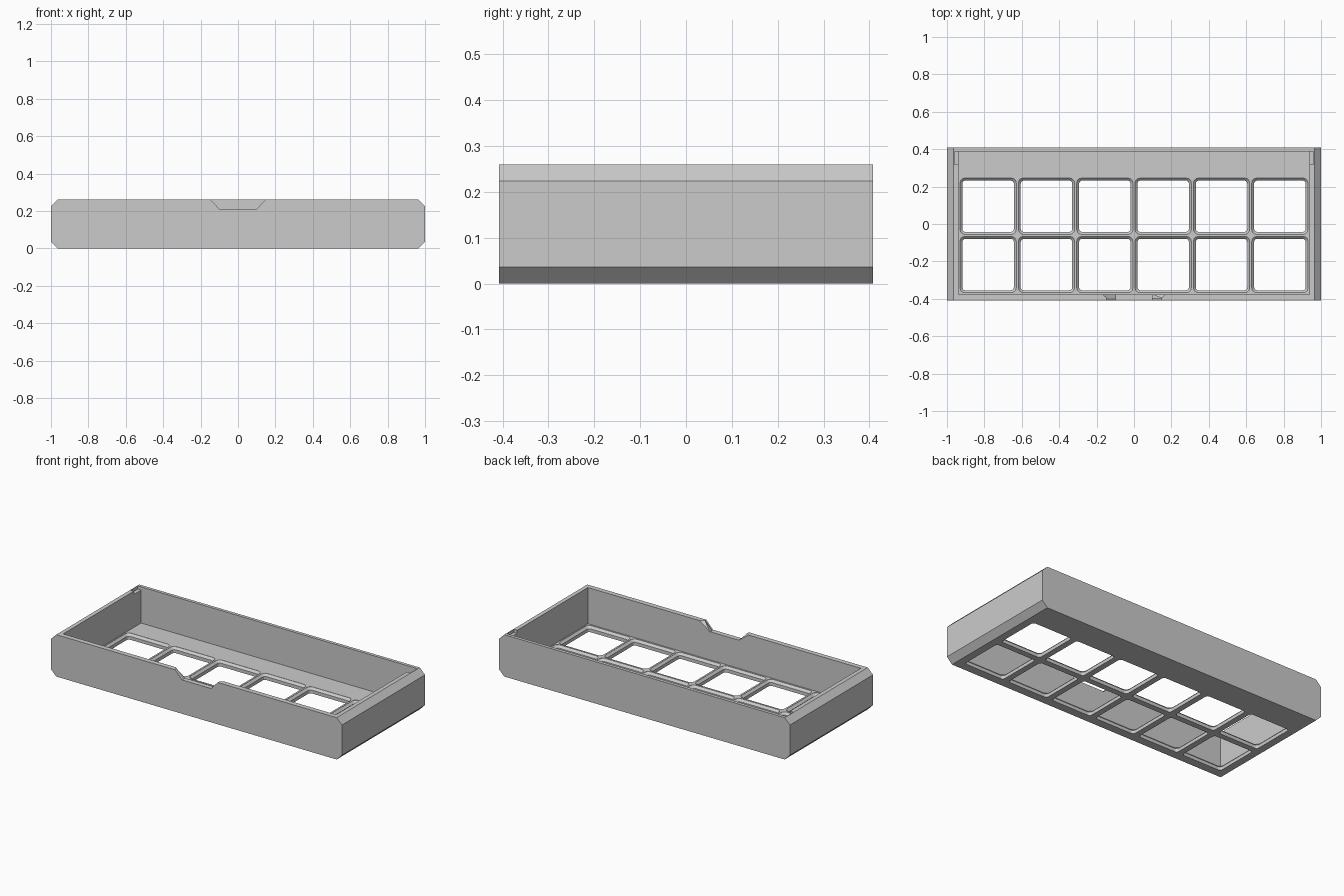
import bpy, bmesh, math
from mathutils import Vector

cube = bpy.data.objects.get("Cube")
if cube:
    bpy.data.objects.remove(cube, do_unlink=True)

HX, HY, H = 1.0, 0.408, 0.26     # half length, half depth, height
CH = 0.036                       # long edge chamfer
FLOOR = 0.035                    # floor thickness
PITCH = 0.312                    # spacing of the floor windows

grey = bpy.data.materials.new("plain_grey")
grey.use_nodes = True
colour = (0.6, 0.6, 0.6, 1)
grey.diffuse_color = colour
grey.node_tree.nodes["Principled BSDF"].inputs["Base Color"].default_value = colour


def loft(name, rings):
    """Closed solid through matching rings of points."""
    bm = bmesh.new()
    loops = [[bm.verts.new(p) for p in ring] for ring in rings]
    n = len(loops[0])
    for a, b in zip(loops, loops[1:]):
        for i in range(n):
            j = (i + 1) % n
            bm.faces.new((a[i], a[j], b[j], b[i]))
    bm.faces.new(loops[0][::-1])
    bm.faces.new(loops[-1])
    bmesh.ops.recalc_face_normals(bm, faces=bm.faces)
    mesh = bpy.data.meshes.new(name)
    bm.to_mesh(mesh)
    bm.free()
    mesh.materials.append(grey)
    ob = bpy.data.objects.new(name, mesh)
    bpy.context.collection.objects.link(ob)
    return ob


def rounded(cx, cy, w, d, r, z, segs=3):
    """Rounded rectangle ring at height z."""
    pts = []
    for q, (sx, sy) in enumerate(((1, 1), (-1, 1), (-1, -1), (1, -1))):
        for k in range(segs + 1):
            a = (q + k / segs) * math.pi / 2
            pts.append((cx + sx * (w / 2 - r) + r * math.cos(a),
                        cy + sy * (d / 2 - r) + r * math.sin(a), z))
    return pts


def box(name, x0, x1, y0, y1, z0, z1):
    return loft(name, [[(x0, y0, z), (x1, y0, z), (x1, y1, z), (x0, y1, z)]
                       for z in (z0, z1)])


# Tray body with chamfered long edges
profile = [(-HX + CH, 0), (HX - CH, 0), (HX, CH), (HX, H - CH),
           (HX - CH, H), (-HX + CH, H), (-HX, H - CH), (-HX, CH)]
tray = loft("tray", [[(x, y, z) for x, z in profile] for y in (-HY, HY)])

# Interior pocket
cutters = [box("pocket_cutter", -0.938, 0.938, -0.377, 0.388, FLOOR, H + 0.1)]

# Floor windows with bevelled upper rims
for col in range(6):
    for cy in (0.095, 0.095 - PITCH):
        cx = (col - 2.5) * PITCH
        cutters.append(loft("window_cutter", [
            rounded(cx, cy, s, s, r, z) for s, r, z in (
                (0.275, 0.016, -0.02), (0.275, 0.016, FLOOR - 0.014),
                (0.301, 0.026, FLOOR - 0.001), (0.301, 0.026, FLOOR + 0.02))]))

# Finger notch in the front wall, flared toward the inside
notch = []
for y, flare in ((-HY - 0.02, 0), (-HY + 0.012, 0), (-0.375, 0.024), (-0.36, 0.024)):
    notch.append([(-0.1, y, 0.21), (0.1, y, 0.21),
                  (0.147 + flare, y, H + 0.001), (0.147 + flare, y, H + 0.05),
                  (-0.147 - flare, y, H + 0.05), (-0.147 - flare, y, H + 0.001)])
cutters.append(loft("notch_cutter", notch))

# Small slots on top of the side walls at the back corners
for s in (-1, 1):
    xs = sorted((s * 0.93, s * 0.961))
    cutters.append(box("slot_cutter", *xs, 0.318, 0.388, H - 0.02, H + 0.05))

for cutter in cutters:
    mod = tray.modifiers.new(cutter.name, "BOOLEAN")
    mod.operation, mod.solver, mod.object = "DIFFERENCE", "EXACT", cutter
    cutter.hide_render = True

# Bake the cuts and drop the cutters
bpy.context.view_layer.update()
baked = bpy.data.meshes.new_from_object(
    tray.evaluated_get(bpy.context.evaluated_depsgraph_get()))
tray.modifiers.clear()
tray.data = baked
tray.data.name = "tray"
for cutter in cutters:
    bpy.data.objects.remove(cutter, do_unlink=True)
